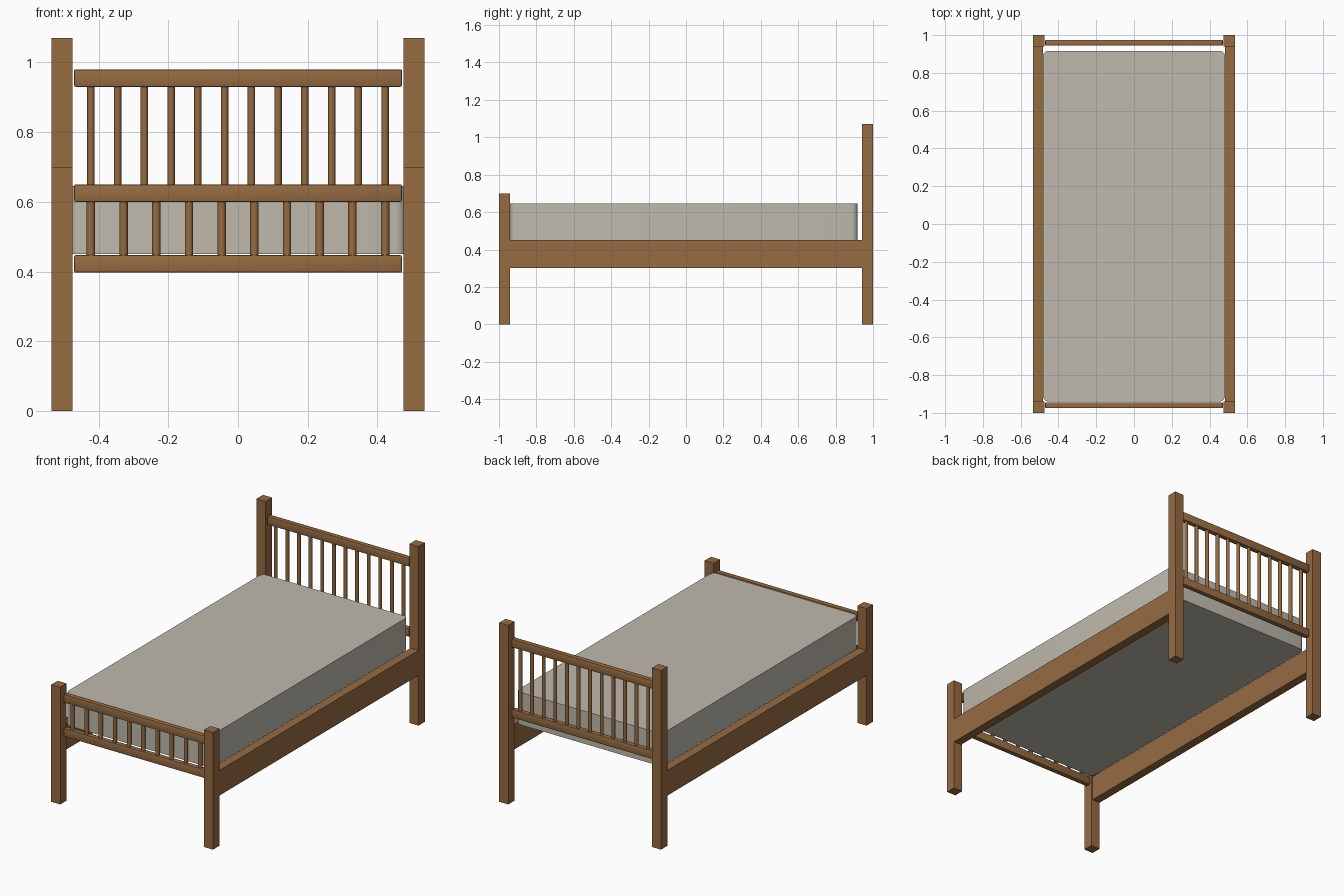
import bpy
import bmesh
from mathutils import Matrix

cube = bpy.data.objects.get("Cube")
if cube:
    bpy.data.objects.remove(cube, do_unlink=True)


def material(name, colour):
    mat = bpy.data.materials.new(name)
    mat.use_nodes = True
    mat.diffuse_color = colour
    mat.node_tree.nodes["Principled BSDF"].inputs["Base Color"].default_value = colour
    return mat


WOOD = material("warm wood", (0.305, 0.147, 0.053, 1))
FABRIC = material("mattress fabric", (0.52, 0.49, 0.42, 1))


def finish(name, bm, mat):
    mesh = bpy.data.meshes.new(name)
    bm.to_mesh(mesh)
    bm.free()
    mesh.materials.append(mat)
    obj = bpy.data.objects.new(name, mesh)
    bpy.context.collection.objects.link(obj)
    return obj


def smooth(obj):
    bpy.ops.object.select_all(action="DESELECT")
    obj.select_set(True)
    bpy.context.view_layer.objects.active = obj
    bpy.ops.object.shade_smooth_by_angle()


def box(name, low, high, mat, bevel=0, segments=1, upright_only=False):
    """Box between two corners, with optional rounded edges."""
    bm = bmesh.new()
    bmesh.ops.create_cube(bm, size=1)
    for v in bm.verts:
        v.co = [a if c < 0 else b for a, b, c in zip(low, high, v.co)]
    if bevel:
        edges = [e for e in bm.edges if not upright_only
                 or abs(e.verts[0].co.z - e.verts[1].co.z) > bevel]
        bmesh.ops.bevel(bm, geom=edges, offset=bevel, segments=segments,
                        profile=0.5, affect="EDGES")
    obj = finish(name, bm, mat)
    if segments > 1:
        smooth(obj)
    return obj


def spindle(name, x, y, bottom, top, radius):
    bm = bmesh.new()
    bmesh.ops.create_cone(bm, cap_ends=True, segments=16, radius1=radius,
                          radius2=radius, depth=top - bottom,
                          matrix=Matrix.Translation((x, y, (bottom + top) / 2)))
    smooth(finish(name, bm, WOOD))


def end_board(name, side, post_top, lower_rail, upper_rail, count, radius):
    """Two posts, two rails and a row of spindles; side is -1 front, 1 back."""
    y_in, y_out = sorted((side * 0.94, side * 1.0))
    for label, sx in (("left", 1), ("right", -1)):
        x0, x1 = sorted((sx * 0.475, sx * 0.535))
        box(f"{name}_{label}_post", (x0, y_in, 0), (x1, y_out, post_top), WOOD)
    y = side * 0.96
    for label, z in (("lower", lower_rail), ("upper", upper_rail)):
        box(f"{name}_{label}_rail", (-0.47, y - 0.015, z),
            (0.47, y + 0.015, z + 0.05), WOOD, bevel=0.004, segments=2)
    for i in range(count):
        x = -0.422 + 0.844 * i / (count - 1)
        spindle(f"{name}_spindle_{i + 1}", x, y, lower_rail + 0.04,
                upper_rail + 0.01, radius)


# Headboard and footboard
end_board("headboard", 1, 1.07, 0.51, 0.93, 12, 0.0105)
end_board("footboard", -1, 0.70, 0.397, 0.60, 10, 0.012)

# Side rails
for label, sx in (("left", 1), ("right", -1)):
    x0, x1 = sorted((sx * 0.483, sx * 0.535))
    box(f"{label}_side_rail", (x0, -0.94, 0.30), (x1, 0.94, 0.45), WOOD)

# Mattress with rounded upright corners
box("mattress", (-0.482, -0.94, 0.45), (0.482, 0.917, 0.645), FABRIC,
    bevel=0.03, segments=5, upright_only=True)
